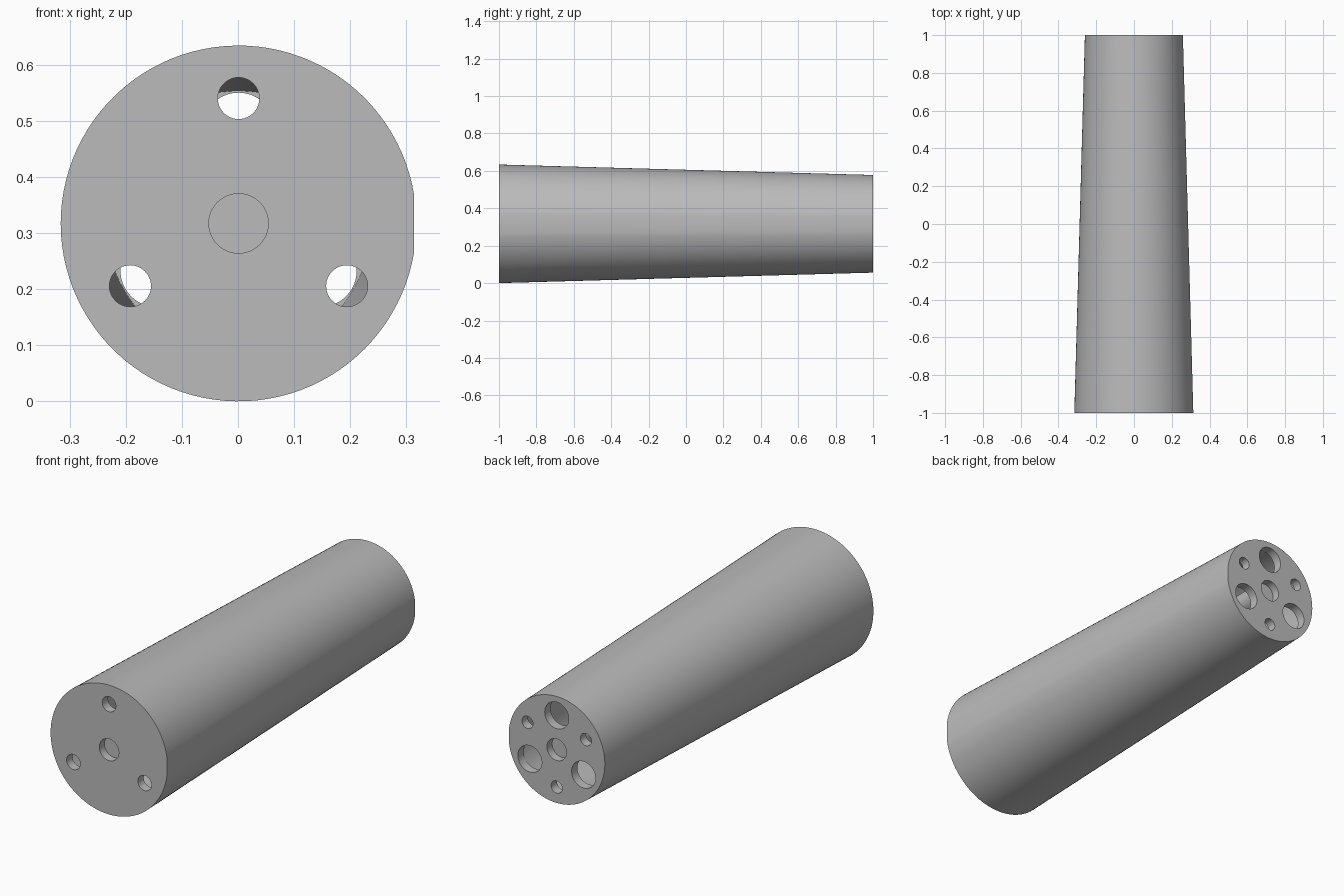
import bpy, bmesh, math
from mathutils import Matrix, Vector

if "Cube" in bpy.data.objects:
    bpy.data.objects.remove(bpy.data.objects["Cube"])

AXIS_X, AXIS_Z = 0.001, 0.317
FRONT_R, BACK_R, WALL, PLATE = 0.317, 0.261, 0.025, 0.045

grey = bpy.data.materials.new("plain grey")
grey.use_nodes = True
colour = (0.5, 0.5, 0.5, 1)
grey.diffuse_color = colour
grey.node_tree.nodes["Principled BSDF"].inputs["Base Color"].default_value = colour


def frustum(name, r0, r1, y0, y1, x=0, z=0, segments=48, flat=0):
    """Closed frustum along y; flat is the half angle of a flat facing +x."""
    bm = bmesh.new()
    count = segments + 1 if flat else segments
    span = 2 * math.pi - 2 * flat
    rings = []
    for r, y in ((r0, y0), (r1, y1)):
        angles = [flat + span * i / segments for i in range(count)]
        rings.append([bm.verts.new((AXIS_X + x + r * math.cos(a), y,
                                    AXIS_Z + z + r * math.sin(a))) for a in angles])
    for i in range(count):
        j = (i + 1) % count
        bm.faces.new((rings[0][i], rings[0][j], rings[1][j], rings[1][i]))
    for ring in rings:
        bm.faces.new(ring)
    bmesh.ops.recalc_face_normals(bm, faces=bm.faces)
    mesh = bpy.data.meshes.new(name)
    bm.to_mesh(mesh)
    bm.free()
    mesh.materials.append(grey)
    obj = bpy.data.objects.new(name, mesh)
    bpy.context.collection.objects.link(obj)
    return obj


def activate(obj):
    bpy.ops.object.select_all(action='DESELECT')
    obj.select_set(True)
    bpy.context.view_layer.objects.active = obj


def cut(obj, cutter):
    activate(obj)
    mod = obj.modifiers.new("cut", 'BOOLEAN')
    mod.operation = 'DIFFERENCE'
    mod.solver = 'EXACT'
    mod.object = cutter
    bpy.ops.object.modifier_apply(modifier=mod.name)
    bpy.data.objects.remove(cutter)


# Tapered body with a narrow flat along its left side
body = frustum("tapered_body", FRONT_R, BACK_R, -1, 1, segments=96, flat=math.radians(9))

# Hollow inside, leaving a plate at each end
cut(body, frustum("cavity", FRONT_R - WALL, BACK_R - WALL, -1 + PLATE, 1 - PLATE, segments=96))


def ring_of_holes(radius, distance, first_angle, end):
    for k in range(3):
        a = math.radians(first_angle + 120 * k)
        cut(body, frustum("hole", radius, radius, end - 0.1, end + 0.1,
                          distance * math.cos(a), distance * math.sin(a)))


# Holes in the front plate, then large and small holes in the back plate
ring_of_holes(0.037, 0.223, 90, -1)
ring_of_holes(0.065, 0.168, 90, 1)
ring_of_holes(0.03, 0.183, 30, 1)
for end in (-1, 1):
    cut(body, frustum("centre_hole", 0.053, 0.053, end - 0.1, end + 0.1))

# Rod that closes both centre holes from the inside
rod = frustum("centre_rod", 0.058, 0.058, -0.96, 0.96)

for obj in (body, rod):
    activate(obj)
    bpy.ops.object.shade_smooth_by_angle(angle=math.radians(30))
